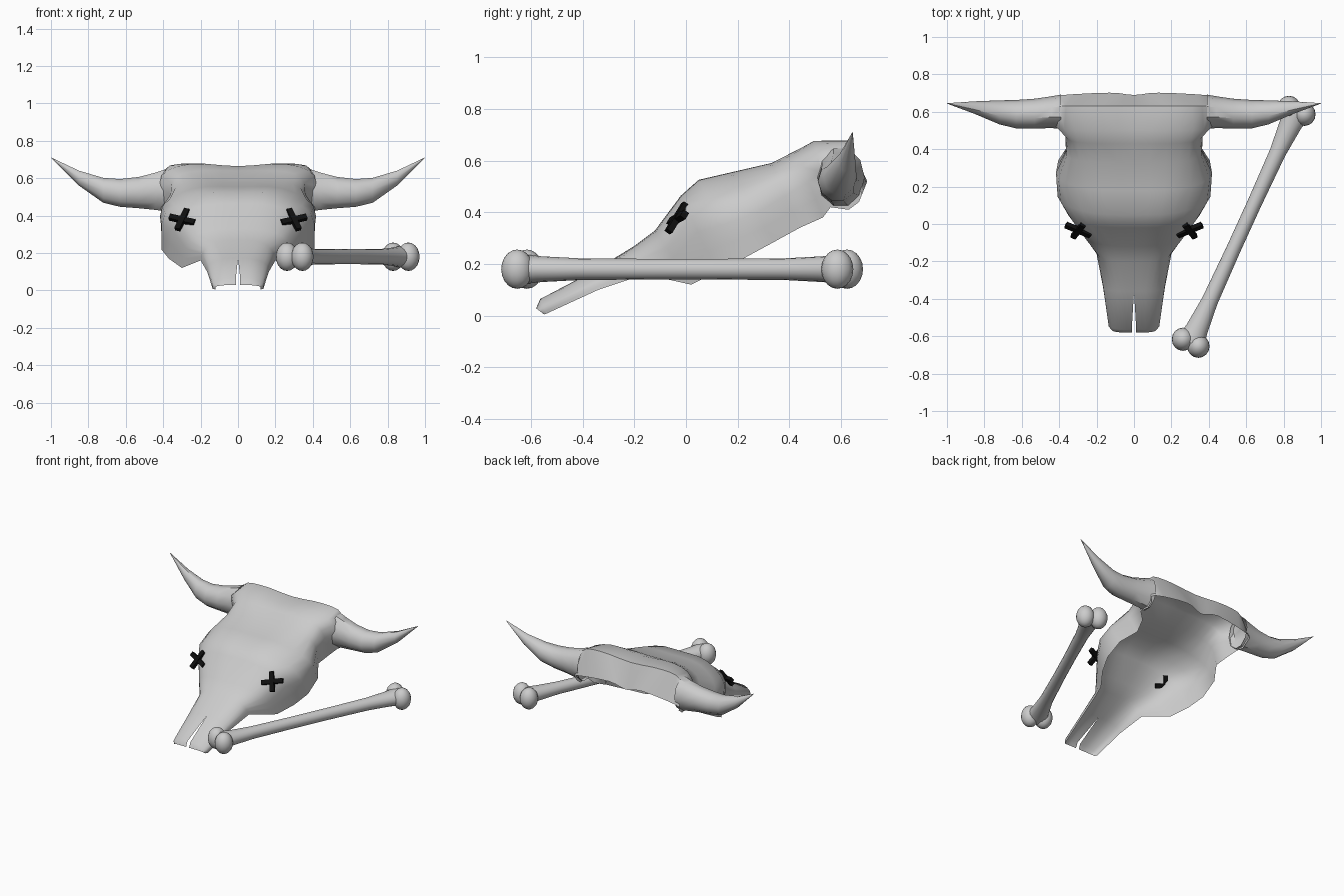
import bpy, bmesh
from math import cos, sin, tau
from mathutils import Vector, Matrix

if "Cube" in bpy.data.objects:
    bpy.data.objects.remove(bpy.data.objects["Cube"])


def finish(name, bm, angle=0.7):
    bmesh.ops.remove_doubles(bm, verts=bm.verts, dist=0.0005)
    bmesh.ops.recalc_face_normals(bm, faces=bm.faces)
    me = bpy.data.meshes.new(name)
    bm.to_mesh(me)
    bm.free()
    ob = bpy.data.objects.new(name, me)
    bpy.context.collection.objects.link(ob)
    bpy.ops.object.select_all(action='DESELECT')
    ob.select_set(True)
    bpy.context.view_layer.objects.active = ob
    bpy.ops.object.shade_smooth_by_angle(angle=angle)
    return ob


def bridge(bm, rings, closed):
    rows = [[bm.verts.new(p) for p in r] for r in rings]
    n = len(rows[0])
    for a, b in zip(rows, rows[1:]):
        for i in range(n if closed else n - 1):
            j = (i + 1) % n
            bm.faces.new((a[i], a[j], b[j], b[i]))


def curve(pts, steps=3):
    """Smooth curve through the points of a half section."""
    first = pts[1].copy()
    first.x = 2 * pts[0].x - first.x
    p = [first] + pts + [2 * pts[-1] - pts[-2]]
    out = []
    for i in range(1, len(p) - 2):
        a, b, c, d = p[i - 1:i + 3]
        for k in range(steps):
            t = k / steps
            out.append(0.5 * (2 * b + (c - a) * t + (2 * a - 5 * b + 4 * c - d) * t * t
                              + (3 * b - a - 3 * c + d) * t ** 3))
    return out + [pts[-1]]


# Skull: hollow mask. Row = ridge x,y,z | shoulder x,depth | side x,depth | rim x,y,z
ROWS = [
    (.012, -.580, .028, .07, .00, .115, .3, .12, -.550, .005),
    (.012, -.565, .064, .08, .05, .130, .5, .135, -.540, .008),
    (0, -.36, .172, .09, .08, .155, .5, .165, -.34, .10),
    (0, -.20, .270, .12, .10, .180, .5, .20, -.16, .16),
    (0, -.12, .330, .16, .06, .260, .3, .30, .02, .12),
    (0, -.02, .465, .19, .04, .330, .27, .37, .12, .17),
    (0, .05, .525, .21, .04, .390, .38, .41, .22, .22),
    (0, .18, .555, .24, .04, .405, .4, .405, .34, .285),
    (0, .33, .590, .24, .03, .360, .3, .34, .44, .34),
    (0, .43, .640, .25, .02, .355, .25, .37, .53, .38),
    (0, .50, .664, .25, -.05, .410, .22, .41, .56, .42),
    (0, .63, .664, .25, -.06, .400, .1, .41, .63, .41),
    (0, .69, .490, .13, -.6, .400, .1, .41, .67, .44),
]
bm = bmesh.new()
for s in (1, -1):
    rings = []
    for cx, y, z, x1, f1, x2, f2, x3, yr, zr in ROWS:
        half = [Vector((x, y + (yr - y) * f, z + (zr - z) * f))
                for x, f in ((cx, 0), (x1, f1), (x2, f2), (x3, 1))]
        rings.append([Vector((s * p.x, p.y, p.z)) for p in curve(half)])
    bridge(bm, rings, False)
finish("skull", bm, 0.8)

# Horns: tapering rings sweeping out and up
HORN = [(.39, .60, .535, .092, .118), (.44, .598, .53, .085, .105),
        (.53, .59, .523, .08, .088), (.63, .587, .521, .076, .078),
        (.72, .597, .535, .064, .07), (.85, .622, .60, .034, .042),
        (1.0, .645, .71, .001, .001)]
for s, side in ((1, "right"), (-1, "left")):
    bm = bmesh.new()
    bridge(bm, [[(s * x, y + ry * cos(tau * i / 10), z + rz * sin(tau * i / 10))
                 for i in range(10)] for x, y, z, ry, rz in HORN], True)
    finish("horn_" + side, bm)

# Eye crosses: two black bars each, lying on the face
black = bpy.data.materials.new("black")
black.diffuse_color = (.005, .005, .005, 1)
black.use_nodes = True
black.node_tree.nodes["Principled BSDF"].inputs["Base Color"].default_value = black.diffuse_color
for s, side in ((1, "right"), (-1, "left")):
    bars = [(Vector((s * .232, -.06, .362)), Vector((s * .365, -.005, .392))),
            (Vector((s * .272, -.003, .432)), Vector((s * .325, -.068, .325)))]
    normal = (bars[0][1] - bars[0][0]).cross(bars[1][1] - bars[1][0]).normalized()
    bm = bmesh.new()
    for a, b in bars:
        d = (b - a).normalized()
        m = Matrix((d, normal.cross(d), normal)).transposed().to_4x4()
        m = Matrix.Translation((a + b) / 2) @ m @ Matrix.Diagonal(((b - a).length, .03, .025, 1))
        bmesh.ops.create_cube(bm, size=1, matrix=m)
    finish("eye_cross_" + side, bm, 0.5).data.materials.append(black)

# Loose bone: flared shaft with two knobs at each end
start, end = Vector((.303, -.635, .18)), Vector((.87, .605, .18))
axis = (end - start).normalized()
across = axis.cross(Vector((0, 0, 1)))
flare = [(0, .075, .058), (.06, .06, .05), (.18, .044, .042), (.4, .039, .04)]
flare += [(1 - t, w, h) for t, w, h in reversed(flare)]
bm = bmesh.new()
bridge(bm, [[start.lerp(end, t) + across * w * cos(tau * i / 16)
             + Vector((0, 0, h * sin(tau * i / 16))) for i in range(16)]
            for t, w, h in flare], True)
finish("bone_shaft", bm)
bm = bmesh.new()
for c in (start, end):
    for k in (-.045, .045):
        bmesh.ops.create_uvsphere(bm, u_segments=16, v_segments=10, radius=1,
                                  matrix=Matrix.Translation(c + across * k)
                                  @ Matrix.Diagonal((.06, .062, .076, 1)))
finish("bone_knobs", bm)
